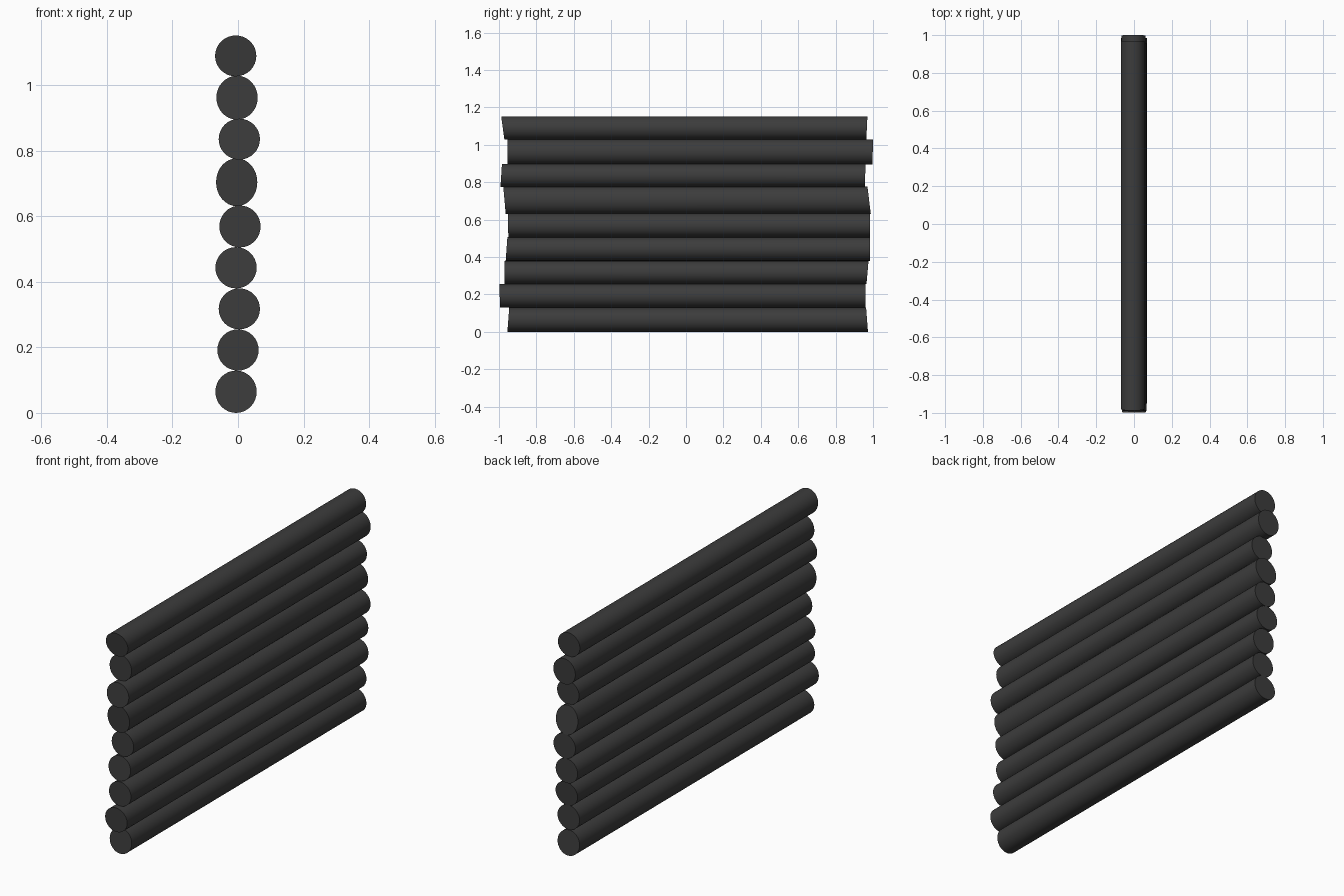
import bpy, bmesh, math

if "Cube" in bpy.data.objects:
    bpy.data.objects.remove(bpy.data.objects["Cube"])

mat = bpy.data.materials.new("dark_wood")
mat.diffuse_color = (0.045, 0.045, 0.045, 1)
mat.use_nodes = True
mat.node_tree.nodes["Principled BSDF"].inputs["Base Color"].default_value = mat.diffuse_color

# Each log: centre x, bottom z, top z, front end (y at top, y at bottom), back end (y at top, y at bottom)
LOGS = [
    (-0.006, 0.000, 0.129, -0.945, -0.955, 0.963, 0.973),
    (0.000, 0.129, 0.255, -0.998, -0.994, 0.960, 0.960),
    (0.004, 0.255, 0.380, -0.970, -0.970, 0.976, 0.965),
    (-0.006, 0.380, 0.506, -0.955, -0.964, 0.984, 0.984),
    (0.006, 0.505, 0.633, -0.952, -0.950, 0.985, 0.984),
    (-0.004, 0.631, 0.777, -0.977, -0.964, 0.970, 0.988),
    (0.004, 0.773, 0.898, -0.984, -0.992, 0.960, 0.956),
    (-0.003, 0.895, 1.029, -0.955, -0.955, 1.000, 0.997),
    (-0.007, 1.027, 1.152, -0.988, -0.971, 0.970, 0.964),
]
SIDES = 32
RX = 0.063


def make_log(index, x, z0, z1, f_top, f_bot, b_top, b_bot):
    """Round log along y whose two sawn ends are slightly slanted."""
    bm = bmesh.new()

    def ring(y_top, y_bot):
        verts = []
        for i in range(SIDES):
            a = 2 * math.pi * i / SIDES
            t = (math.sin(a) + 1) / 2
            verts.append(bm.verts.new((x + RX * math.cos(a),
                                       y_bot + (y_top - y_bot) * t,
                                       z0 + (z1 - z0) * t)))
        return verts

    front, back = ring(f_top, f_bot), ring(b_top, b_bot)
    for i in range(SIDES):
        j = (i + 1) % SIDES
        bm.faces.new((front[i], front[j], back[j], back[i]))
    bm.faces.new(front)
    bm.faces.new(back[::-1])
    bmesh.ops.recalc_face_normals(bm, faces=bm.faces)
    name = f"log_{index}"
    mesh = bpy.data.meshes.new(name)
    bm.to_mesh(mesh)
    bm.free()
    obj = bpy.data.objects.new(name, mesh)
    bpy.context.collection.objects.link(obj)
    mesh.materials.append(mat)
    # Smooth bark, crisp sawn ends
    bpy.ops.object.select_all(action='DESELECT')
    obj.select_set(True)
    bpy.context.view_layer.objects.active = obj
    bpy.ops.object.shade_smooth_by_angle(angle=math.radians(40))


# Stack of logs from the ground up
for n, log in enumerate(LOGS, 1):
    make_log(n, *log)
